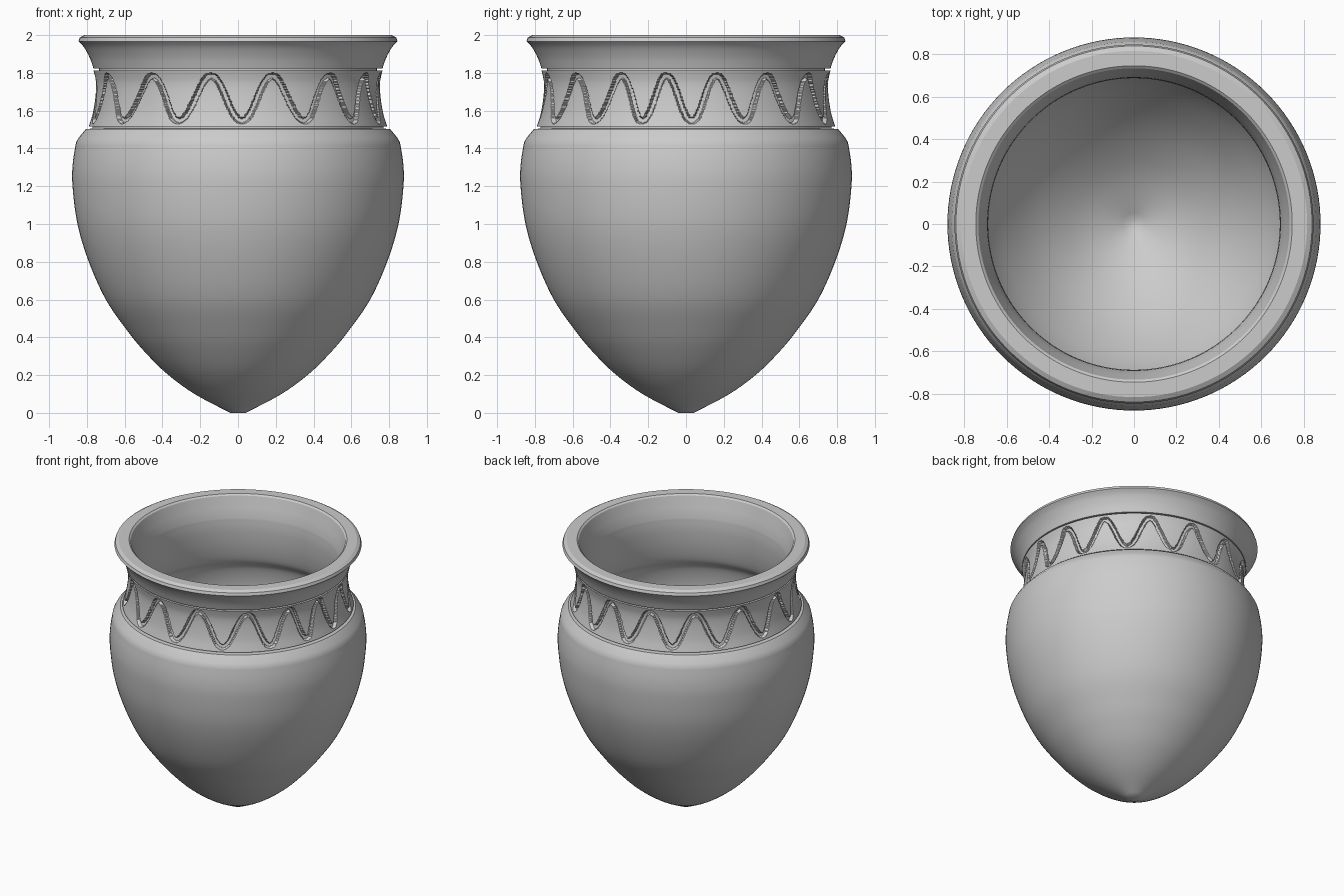
import bpy, bmesh, math

if "Cube" in bpy.data.objects:
    bpy.data.objects.remove(bpy.data.objects["Cube"])

SEG = 128

def spline(pts, n=5):
    """Catmull-Rom through (r, z) points."""
    p = [pts[0]] + pts + [pts[-1]]
    out = []
    for i in range(1, len(p) - 2):
        a, b, c, d = p[i - 1:i + 3]
        for k in range(n):
            t = k / n
            out.append(tuple(0.5 * (2 * b[j] + (c[j] - a[j]) * t
                       + (2 * a[j] - 5 * b[j] + 4 * c[j] - d[j]) * t * t
                       + (3 * b[j] - a[j] - 3 * c[j] + d[j]) * t ** 3) for j in (0, 1)))
    return out + [pts[-1]]

def grid_object(name, radius, zs, seg, cap=None):
    """Revolve rings; radius(i, angle) gives the radius of ring i."""
    bm = bmesh.new()
    rings = []
    for i, z in enumerate(zs):
        ring = []
        for s in range(seg):
            a = math.tau * s / seg
            r = radius(i, a)
            ring.append(bm.verts.new((r * math.cos(a), r * math.sin(a), z)))
        rings.append(ring)
    for lo, hi in zip(rings, rings[1:]):
        for s in range(seg):
            t = (s + 1) % seg
            bm.faces.new((lo[s], lo[t], hi[t], hi[s]))
    if cap == 'start':
        bm.faces.new(rings[0][::-1])
    elif cap == 'end':
        bm.faces.new(rings[-1])
    me = bpy.data.meshes.new(name)
    bm.to_mesh(me)
    bm.free()
    ob = bpy.data.objects.new(name, me)
    bpy.context.collection.objects.link(ob)
    bpy.ops.object.select_all(action='DESELECT')
    ob.select_set(True)
    bpy.context.view_layer.objects.active = ob
    bpy.ops.object.shade_smooth_by_angle(angle=math.radians(28))
    return ob

def lathe(name, prof, cap=None):
    return grid_object(name, lambda i, a: prof[i][0], [p[1] for p in prof], SEG, cap)

# Pointed body with shoulder, ending in the lower groove
body = spline([(0.04, 0), (0.23, 0.10), (0.38, 0.21), (0.50, 0.33), (0.59, 0.44),
               (0.70, 0.60), (0.79, 0.80), (0.85, 1.0), (0.876, 1.2), (0.875, 1.32),
               (0.858, 1.43)])
body += [(0.845, 1.455), (0.805, 1.503), (0.77, 1.505), (0.77, 1.515), (0.79, 1.515)]
lathe("pot_body", body, 'start')

# Upper groove, flared rim and the hollow inside
flare = spline([(0.765, 1.823), (0.785, 1.88), (0.815, 1.935), (0.845, 1.967)])
inside = spline([(0.69, 1.84), (0.687, 1.75), (0.70, 1.62), (0.73, 1.5), (0.78, 1.42),
                 (0.805, 1.25), (0.78, 1.0), (0.715, 0.78), (0.62, 0.59), (0.46, 0.38),
                 (0.25, 0.20), (0.02, 0.08)])
upper = [(0.765, 1.813), (0.735, 1.813), (0.735, 1.823)] + flare
upper += [(0.838, 1.987), (0.815, 2.0), (0.745, 2.0), (0.733, 1.99), (0.71, 1.91)] + inside
lathe("rim_and_inside", upper, 'end')

# Neck band with a hand-carved wavy groove
PEAKS = [-156, -127, -101, -76, -50, -27, -8, 12.5, 34.5, 58.5, 82, 106, 130, 155, 180, 204]
neck = spline([(0.79, 1.515), (0.768, 1.59), (0.754, 1.68), (0.752, 1.75), (0.765, 1.813)], 15)

def wave(a):
    d = math.degrees(a)
    while d >= 204:
        d -= 360
    for p, q in zip(PEAKS, PEAKS[1:]):
        if p <= d < q:
            ph = math.tau * (d - p) / (q - p)
            slope = -0.118 * math.sin(ph) * 360 / (q - p) / 0.76
            return 1.665 + 0.118 * math.cos(ph), slope
    return 1.665, 0

def neck_radius(i, a):
    r, z = neck[i]
    w, s = wave(a)
    return r - (0.02 if abs(z - w) / math.sqrt(1 + s * s) < 0.014 else 0)

grid_object("neck_band", neck_radius, [p[1] for p in neck], 720)
